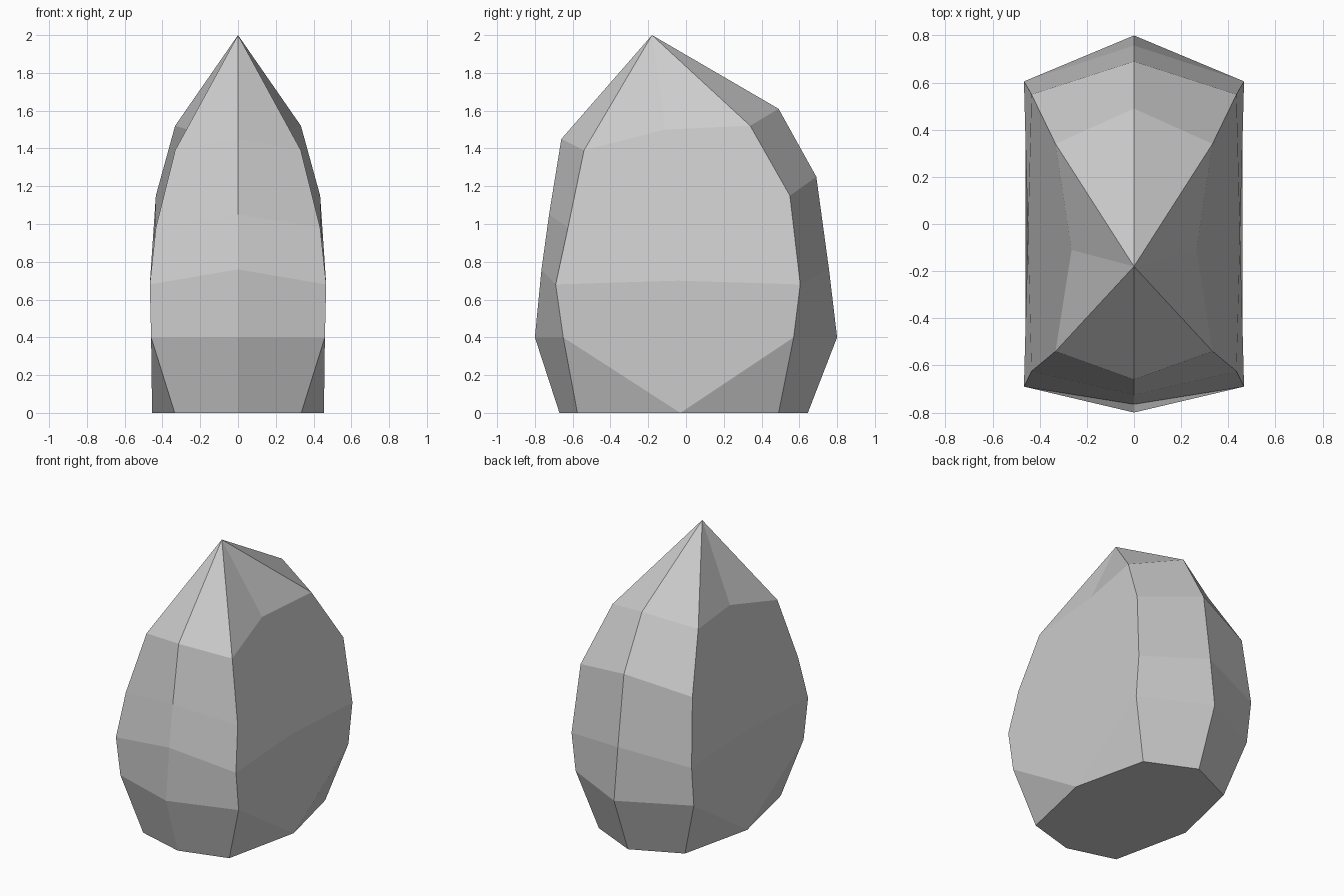
import bpy
import bmesh

cube = bpy.data.objects.get("Cube")
if cube:
    bpy.data.objects.remove(cube)

# Ridge (y, z) and corner (x, y, z) profiles from base to shoulder
front_ridge = [(-.67, 0), (-.80, .40), (-.765, .76), (-.725, 1.05), (-.66, 1.45)]
front_corner = [(.335, -.575, 0), (.46, -.65, .40), (.467, -.69, .68),
                (.435, -.625, .98), (.333, -.54, 1.39)]
back_ridge = [(.645, 0), (.80, .40), (.757, .76), (.69, 1.25), (.49, 1.61)]
back_corner = [(.335, .49, 0), (.46, .57, .40), (.467, .605, .68),
               (.435, .55, 1.15), (.333, .34, 1.52)]
# Middle of each broad side: base, waist, shoulder
side_middle = [(.455, -.03, 0), (.45, -.04, .70), (.265, -.11, 1.50)]

bm = bmesh.new()
apex = bm.verts.new((0, -.18, 2))


def ridge(profile):
    return [bm.verts.new((0, y, z)) for y, z in profile]


def flank(profile, sign):
    return [bm.verts.new((sign * x, y, z)) for x, y, z in profile]


front, back = ridge(front_ridge), ridge(back_ridge)
base = {}

for sign in (1, -1):
    fc, bc = flank(front_corner, sign), flank(back_corner, sign)
    mid = flank(side_middle, sign)
    # Narrow front and back strips, closed at the tip
    for centre, corner in ((front, fc), (back, bc)):
        for i in range(len(centre) - 1):
            bm.faces.new((centre[i], corner[i], corner[i + 1], centre[i + 1]))
        bm.faces.new((centre[-1], corner[-1], apex))
        # Undercut at the foot of each corner
        bm.faces.new((corner[0], mid[0], corner[1]))
        # Sloping facet beside the tip
        bm.faces.new((corner[-1], mid[2], apex))
    # Broad lower and upper side facets
    bm.faces.new((mid[0], bc[1], bc[2], mid[1], fc[2], fc[1]))
    bm.faces.new((mid[1], *bc[2:], mid[2], *reversed(fc[2:])))
    base[sign] = [fc[0], mid[0], bc[0]]

# Flat underside
bm.faces.new((front[0], *base[1], back[0], *reversed(base[-1])))
bmesh.ops.recalc_face_normals(bm, faces=bm.faces[:])

mesh = bpy.data.meshes.new("faceted_stone")
bm.to_mesh(mesh)
bm.free()
stone = bpy.data.objects.new("faceted_stone", mesh)
bpy.context.collection.objects.link(stone)

# Plain grey stone colour
grey = bpy.data.materials.new("stone_grey")
grey.use_nodes = True
colour = (.6, .6, .6, 1)
grey.diffuse_color = colour
grey.node_tree.nodes["Principled BSDF"].inputs["Base Color"].default_value = colour
mesh.materials.append(grey)
